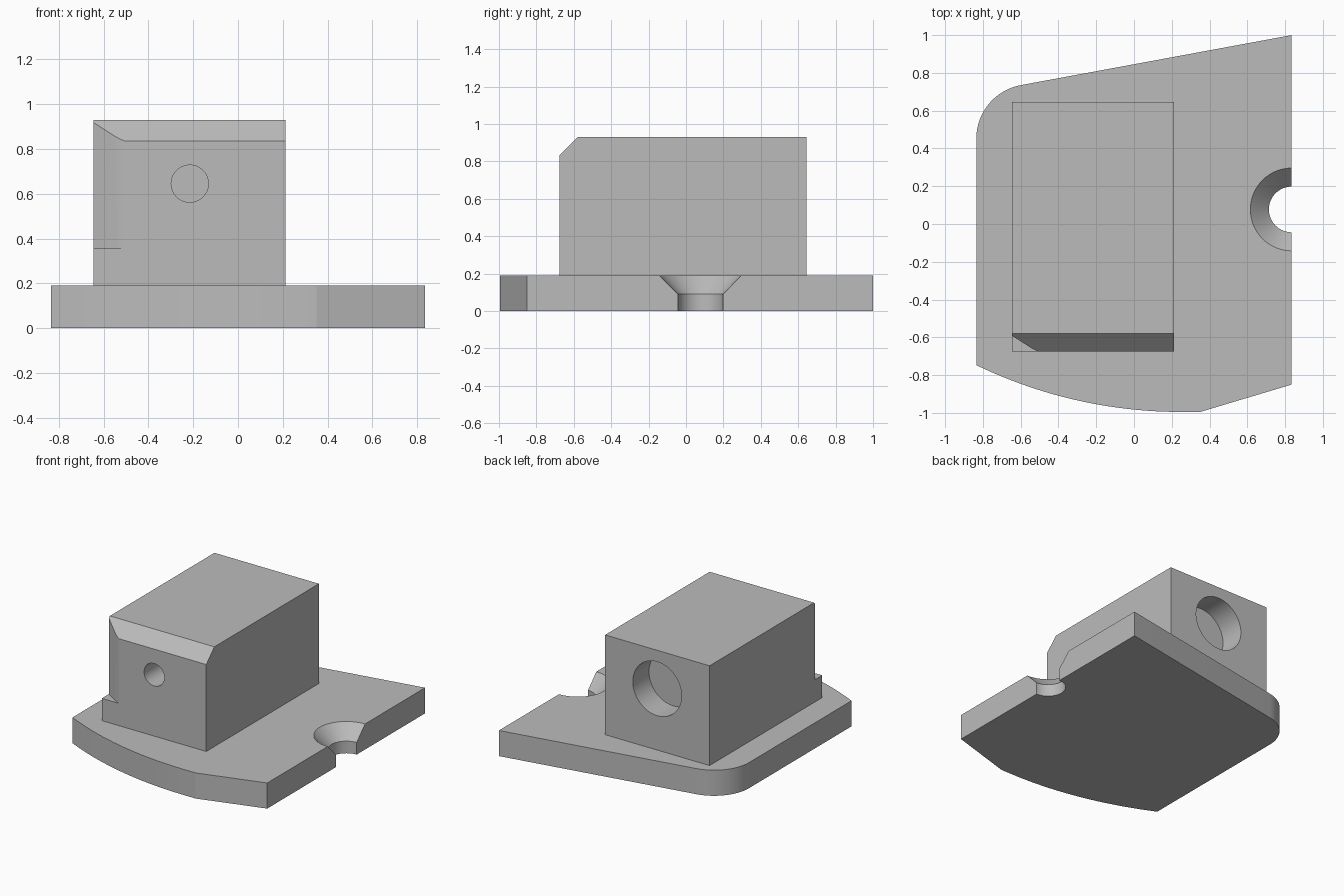
import bpy, bmesh, math
from mathutils import Matrix

if "Cube" in bpy.data.objects:
    bpy.data.objects.remove(bpy.data.objects["Cube"])

grey = bpy.data.materials.new("plain grey")
grey.diffuse_color = (0.5, 0.5, 0.5, 1)
grey.use_nodes = True
grey.node_tree.nodes["Principled BSDF"].inputs["Base Color"].default_value = grey.diffuse_color


def finish(name, bm):
    bmesh.ops.recalc_face_normals(bm, faces=bm.faces)
    me = bpy.data.meshes.new(name)
    bm.to_mesh(me)
    bm.free()
    ob = bpy.data.objects.new(name, me)
    bpy.context.collection.objects.link(ob)
    me.materials.append(grey)
    return ob


def prism(name, pts, axis, lo, hi):
    """Extrude a 2D profile along z (profile x, y) or x (profile y, z)."""
    bm = bmesh.new()
    to3 = (lambda p, t: (p[0], p[1], t)) if axis == "z" else (lambda p, t: (t, p[0], p[1]))
    face = bm.faces.new([bm.verts.new(to3(p, lo)) for p in pts])
    ext = bmesh.ops.extrude_face_region(bm, geom=[face])
    move = (0, 0, hi - lo) if axis == "z" else (hi - lo, 0, 0)
    bmesh.ops.translate(bm, vec=move, verts=[v for v in ext["geom"] if isinstance(v, bmesh.types.BMVert)])
    return finish(name, bm)


def cone(name, centre, r1, r2, depth, along_y=False):
    bm = bmesh.new()
    m = Matrix.Translation(centre)
    if along_y:
        m = m @ Matrix.Rotation(math.pi / 2, 4, "X")
    bmesh.ops.create_cone(bm, cap_ends=True, segments=64, radius1=r1, radius2=r2, depth=depth, matrix=m)
    return finish(name, bm)


def cut(target, cutter):
    mod = target.modifiers.new("cut", "BOOLEAN")
    mod.operation, mod.solver, mod.object = "DIFFERENCE", "EXACT", cutter
    bpy.context.view_layer.objects.active = target
    bpy.ops.object.modifier_apply(modifier=mod.name)
    bpy.data.objects.remove(cutter)


# Base plate: bowed front edge, slanted back edge, one rounded back corner
T = 0.19
outline = []
for i in range(25):
    x = -0.835 + i * (0.25 + 0.835) / 24
    outline.append((x, 1.505 - math.sqrt(2.5 ** 2 - (x - 0.25) ** 2)))
outline += [(0.35, -0.995), (0.835, -0.85), (0.835, 1.0)]
for i in range(17):
    a = math.radians(100.5 + i * 79.5 / 16)
    outline.append((-0.547 + 0.288 * math.cos(a), 0.452 + 0.288 * math.sin(a)))
base = prism("base_plate", outline, "z", 0, T)

# Half countersunk screw hole on the right edge
cut(base, cone("hole_cutter", (0.835, 0.077, 0.1), 0.121, 0.121, 0.4))
cut(base, cone("sink_cutter", (0.835, 0.077, 0.1575), 0.121, 0.2535, 0.135))

# Block with a bevelled top front edge
block = prism("block", [(-0.675, T - 0.02), (0.645, T - 0.02), (0.645, 0.93), (-0.58, 0.93),
                        (-0.675, 0.835)], "x", -0.645, 0.212)

# Corner relief on the front left, stopping above a small ledge
cut(block, prism("corner_cutter", [(-0.7, -0.72), (-0.505, -0.72), (-0.505, -0.675), (-0.525, -0.667),
                                   (-0.55, -0.653), (-0.645, -0.592), (-0.7, -0.557)], "z", 0.355, 1.1))

# Small blind hole in front, wide blind bore at the back
cut(block, cone("front_cutter", (-0.215, -0.5, 0.645), 0.083, 0.083, 0.8, True))
cut(block, cone("back_cutter", (-0.215, 0.655, 0.645), 0.2, 0.2, 0.4, True))

# Smooth round walls, sharp edges kept
for ob in (base, block):
    bpy.ops.object.select_all(action="DESELECT")
    ob.select_set(True)
    bpy.context.view_layer.objects.active = ob
    bpy.ops.object.shade_smooth_by_angle(angle=math.radians(12))
